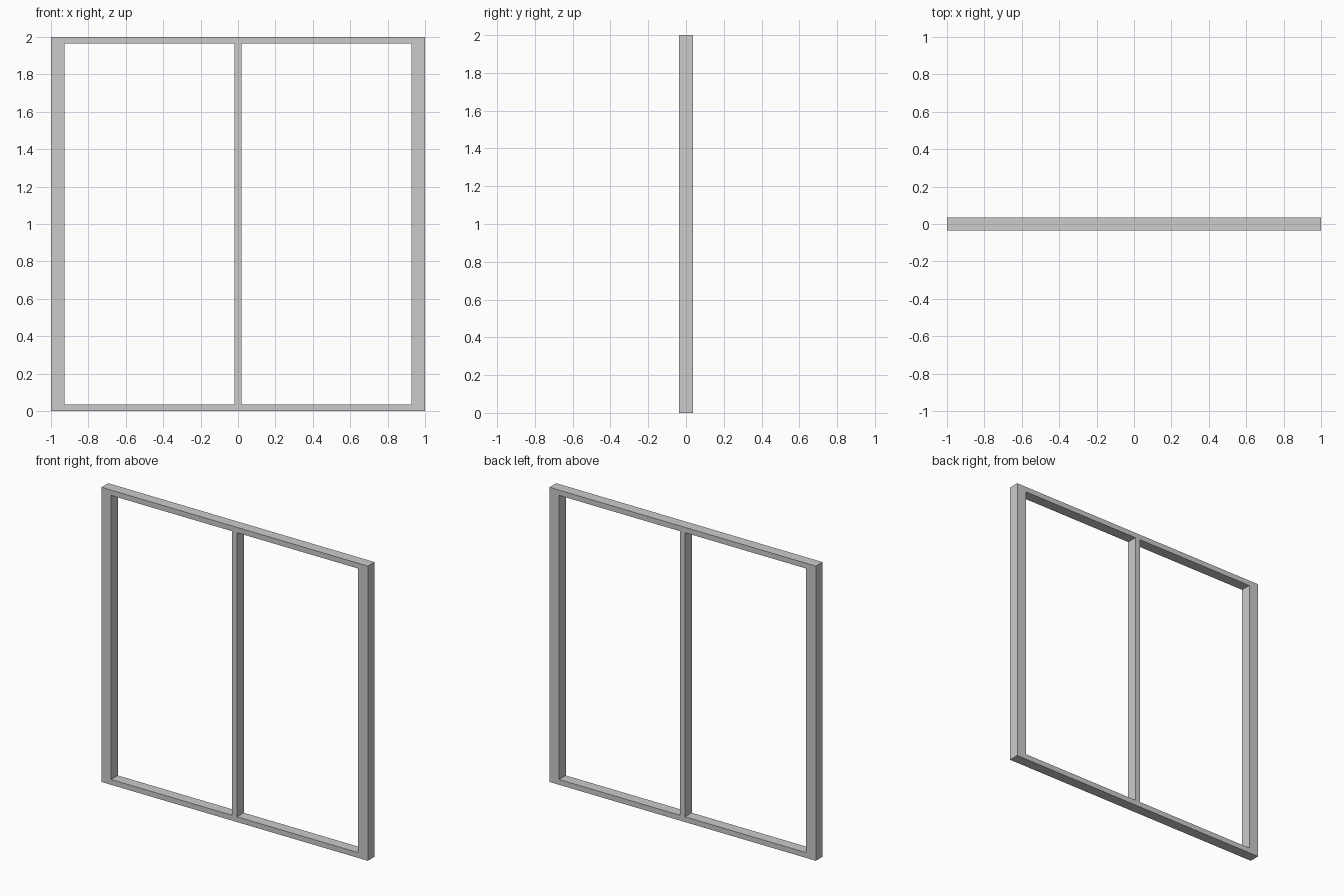
import bpy, bmesh
from mathutils import Vector

if "Cube" in bpy.data.objects:
    bpy.data.objects.remove(bpy.data.objects["Cube"])

DEPTH = 0.072     # frame thickness along y
STILE = 0.072     # width of the outer uprights
RAIL = 0.036      # height of the top and bottom rails
MULLION = 0.036   # width of the centre upright

# Grid lines of the front elevation
xs = [-1, -1 + STILE, -MULLION / 2, MULLION / 2, 1 - STILE, 1]
zs = [0, RAIL, 2 - RAIL, 2]
openings = {(1, 1), (3, 1)}

# Front face as one flush sheet, with the two panes left open
bm = bmesh.new()
grid = [[bm.verts.new((x, -DEPTH / 2, z)) for z in zs] for x in xs]
for i in range(len(xs) - 1):
    for j in range(len(zs) - 1):
        if (i, j) not in openings:
            bm.faces.new((grid[i][j], grid[i + 1][j],
                          grid[i + 1][j + 1], grid[i][j + 1]))

# Extrude back to full depth, keeping the front face to close the solid
ext = bmesh.ops.extrude_face_region(bm, geom=bm.faces[:], use_keep_orig=True)
back = [v for v in ext["geom"] if isinstance(v, bmesh.types.BMVert)]
bmesh.ops.translate(bm, verts=back, vec=Vector((0, DEPTH, 0)))
bmesh.ops.recalc_face_normals(bm, faces=bm.faces[:])

mesh = bpy.data.meshes.new("window_frame")
bm.to_mesh(mesh)
bm.free()
frame = bpy.data.objects.new("window_frame", mesh)
bpy.context.collection.objects.link(frame)
